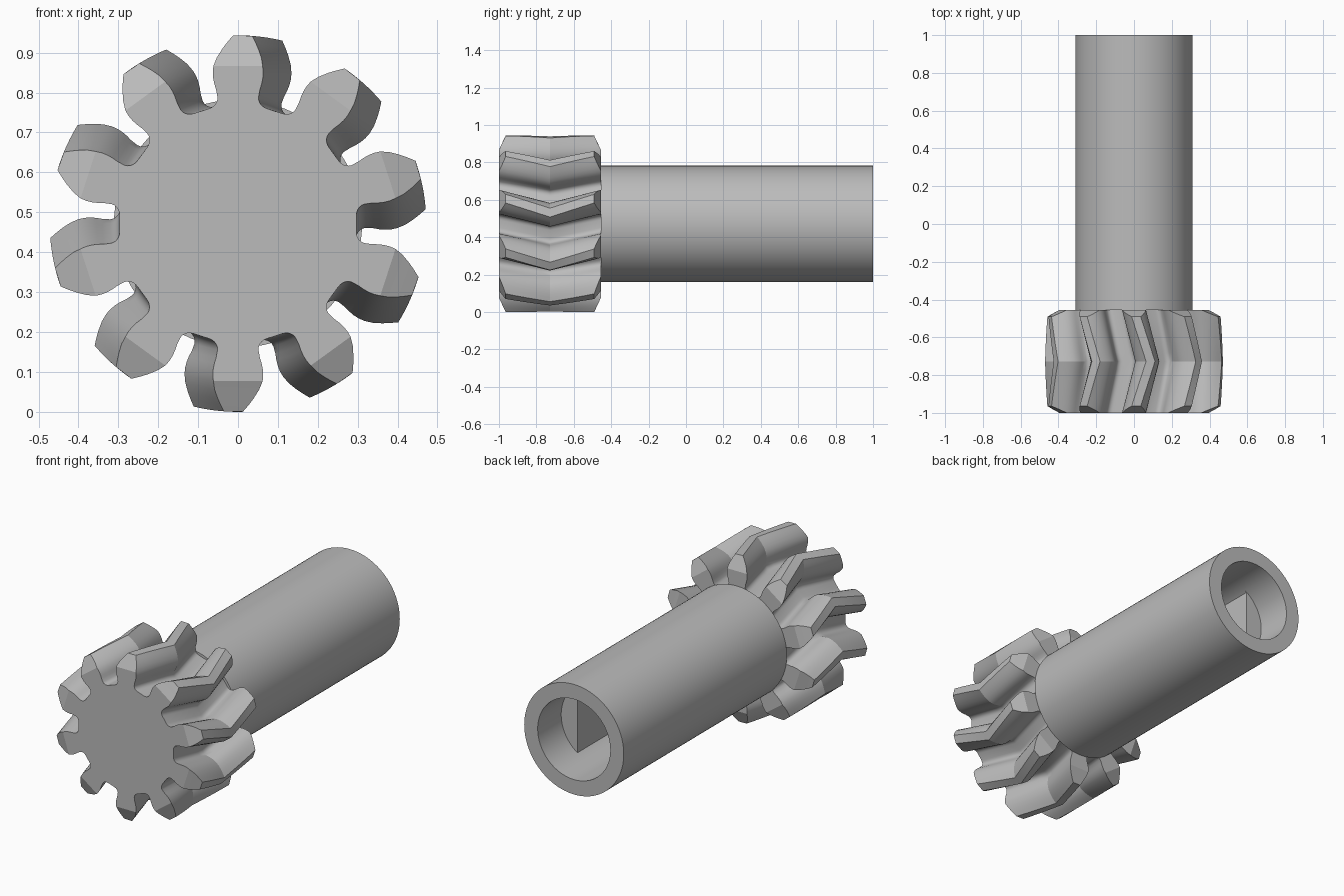
import bpy, bmesh
from math import sin, cos, pi, radians

cube = bpy.data.objects.get("Cube")
if cube:
    bpy.data.objects.remove(cube, do_unlink=True)

AXIS_Z = 0.4715          # height of the shaft axis
FRONT, JOIN, BACK = -1.0, -0.455, 1.0

steel = bpy.data.materials.new("plain_grey")
steel.use_nodes = True
grey = (0.5, 0.5, 0.5, 1)
steel.diffuse_color = grey
steel.node_tree.nodes["Principled BSDF"].inputs["Base Color"].default_value = grey


def finish(bm, name, angle):
    """Clean the mesh, make an object of it and shade it."""
    bmesh.ops.remove_doubles(bm, verts=bm.verts, dist=1e-5)
    bmesh.ops.recalc_face_normals(bm, faces=bm.faces)
    mesh = bpy.data.meshes.new(name)
    bm.to_mesh(mesh)
    bm.free()
    mesh.materials.append(steel)
    obj = bpy.data.objects.new(name, mesh)
    bpy.context.collection.objects.link(obj)
    bpy.ops.object.select_all(action='DESELECT')
    bpy.context.view_layer.objects.active = obj
    obj.select_set(True)
    bpy.ops.object.shade_smooth_by_angle(angle=radians(angle))
    return obj


def bridge(bm, a, b):
    """Join two closed loops of equal length with quads."""
    for i in range(len(a)):
        j = (i + 1) % len(a)
        bm.faces.new((a[i], a[j], b[j], b[i]))


# Herringbone gear: one tooth flank as (radius, half width), root to tip
TEETH, TWIST, LAYERS = 10, radians(10.7), 12
FLANK = [(.2975, .073), (.299, .066), (.302, .060), (.3065, .0555),
         (.3125, .0525), (.32, .0515), (.34, .055), (.355, .0595),
         (.37, .0625), (.385, .0635), (.40, .062), (.42, .056),
         (.44, .0455), (.455, .036), (.472, .024)]
K = len(FLANK)
MID, HALF = (FRONT + JOIN) / 2, (JOIN - FRONT) / 2


def gear_vert(bm, r, angle, t):
    # tooth ends are chamfered beyond the chamfer radius
    y = MID + t * (HALF - max(0, r - 0.40) * 0.5)
    a = angle + TWIST * (1 - abs(y - MID) / HALF)
    return bm.verts.new((r * sin(a), y, AXIS_Z + r * cos(a)))


bm = bmesh.new()
loops = []
for layer in range(LAYERS + 1):
    t = 2 * layer / LAYERS - 1
    loop = []
    for tooth in range(TEETH):
        centre = 2 * pi * tooth / TEETH
        loop += [gear_vert(bm, r, centre - w / r, t) for r, w in FLANK]
        loop += [gear_vert(bm, r, centre + w / r, t) for r, w in reversed(FLANK)]
    loops.append(loop)
for a, b in zip(loops, loops[1:]):
    bridge(bm, a, b)

# Gear end faces: a core polygon plus a ladder of faces up each tooth
for loop in (loops[0], loops[-1]):
    core = []
    for tooth in range(TEETH):
        side = loop[tooth * 2 * K:(tooth + 1) * 2 * K]
        core += [side[0], side[-1]]
        for i in range(K - 1):
            bm.faces.new((side[i], side[i + 1], side[-2 - i], side[-1 - i]))
    bm.faces.new(core)
finish(bm, "herringbone_gear", 24)

# Hollow shaft: round mouth, then a bore with two flats
SEGS, OUTER, BORE, FLAT = 96, 0.311, 0.227, 0.125


def ring(bm, r, y, flat=1.0):
    pts = [(r * sin(2 * pi * i / SEGS), r * cos(2 * pi * i / SEGS)) for i in range(SEGS)]
    return [bm.verts.new((max(-flat, min(flat, x)), y, AXIS_Z + z)) for x, z in pts]


bm = bmesh.new()
SHOULDER, BOTTOM = BACK - 0.21, BACK - 1.0
rings = [ring(bm, OUTER, JOIN), ring(bm, OUTER, BACK),
         ring(bm, BORE, BACK), ring(bm, BORE, SHOULDER),
         ring(bm, BORE, SHOULDER, FLAT), ring(bm, BORE, BOTTOM, FLAT)]
for a, b in zip(rings, rings[1:]):
    bridge(bm, a, b)
bm.faces.new(rings[0])
bm.faces.new(rings[-1])
finish(bm, "hollow_shaft", 30)
